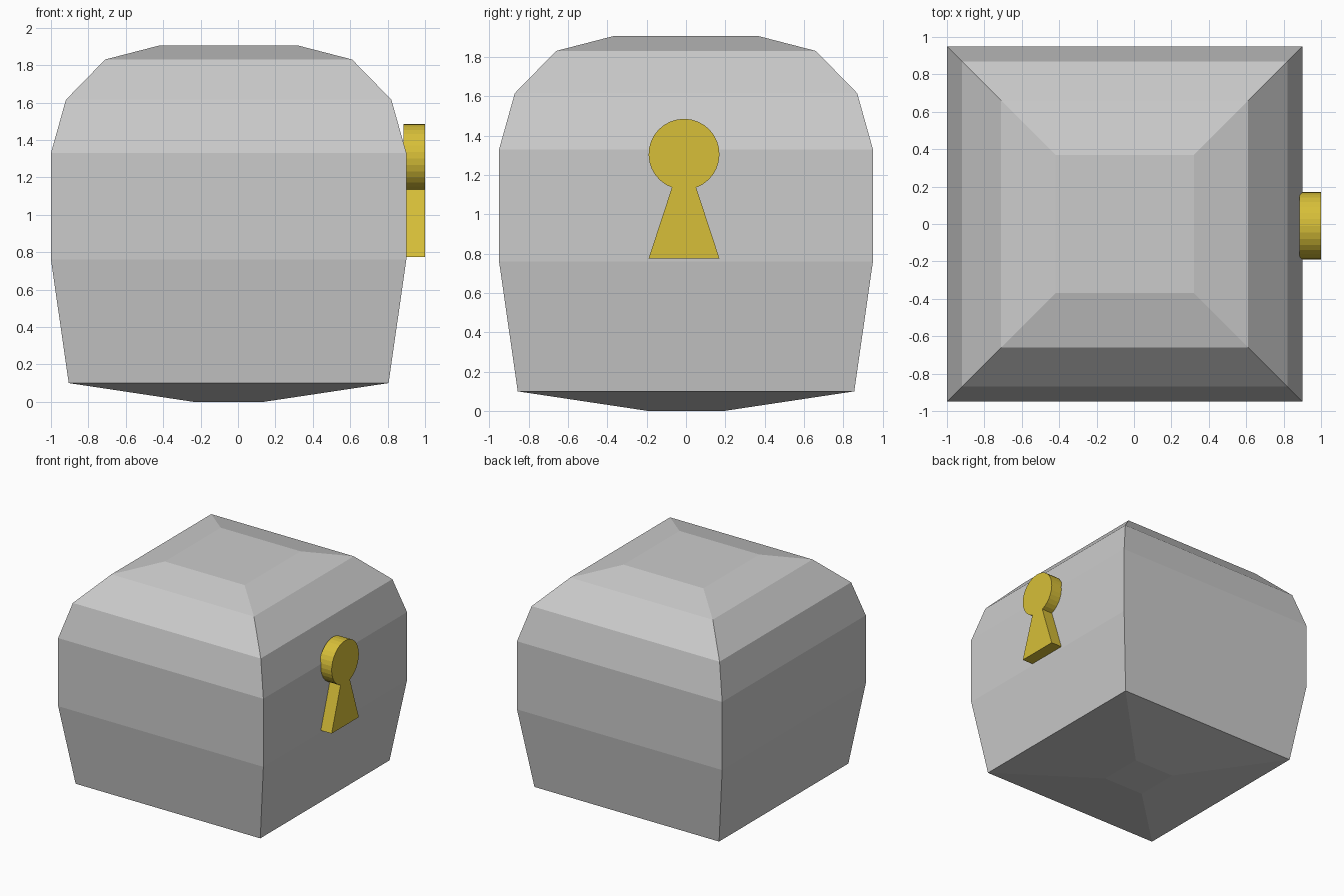
import bpy, bmesh, math

if "Cube" in bpy.data.objects:
    bpy.data.objects.remove(bpy.data.objects["Cube"])


def make_object(name, bm):
    bmesh.ops.recalc_face_normals(bm, faces=bm.faces[:])
    mesh = bpy.data.meshes.new(name)
    bm.to_mesh(mesh)
    bm.free()
    obj = bpy.data.objects.new(name, mesh)
    bpy.context.collection.objects.link(obj)
    return obj


def loft(name, rings):
    """Join equal-length rings of points with quads and cap both ends."""
    bm = bmesh.new()
    loops = [[bm.verts.new(p) for p in ring] for ring in rings]
    n = len(loops[0])
    for a, b in zip(loops, loops[1:]):
        for i in range(n):
            j = (i + 1) % n
            bm.faces.new((a[i], a[j], b[j], b[i]))
    bm.faces.new(loops[0][::-1])
    bm.faces.new(loops[-1])
    return make_object(name, bm)


# Chest body: stacked square sections (half width, height)
CX = -0.05
profile = [(0.19, 0.0), (0.855, 0.1), (0.95, 0.76), (0.95, 1.33),
           (0.87, 1.615), (0.66, 1.83), (0.37, 1.905)]
corners = [(-1, -1), (1, -1), (1, 1), (-1, 1)]
loft("chest_body", [[(CX + sx * h, sy * h, z) for sx, sy in corners]
                    for h, z in profile])

# Keyhole plate: round head with a flared foot, extruded along x
CY, CZ, R = -0.01, 1.305, 0.18
start, steps = math.radians(-70), 28
sweep = math.radians(320)
outline = [(CY + R * math.cos(start + sweep * i / steps),
            CZ + R * math.sin(start + sweep * i / steps))
           for i in range(steps + 1)]
outline += [(CY - 0.18, 0.775), (CY + 0.18, 0.775)]
plate = loft("keyhole_plate", [[(x, y, z) for y, z in outline]
                               for x in (0.885, 1.0)])

gold = bpy.data.materials.new("gold")
gold.diffuse_color = (0.68, 0.52, 0.04, 1)
gold.use_nodes = True
gold.node_tree.nodes["Principled BSDF"].inputs["Base Color"].default_value = gold.diffuse_color
plate.data.materials.append(gold)
